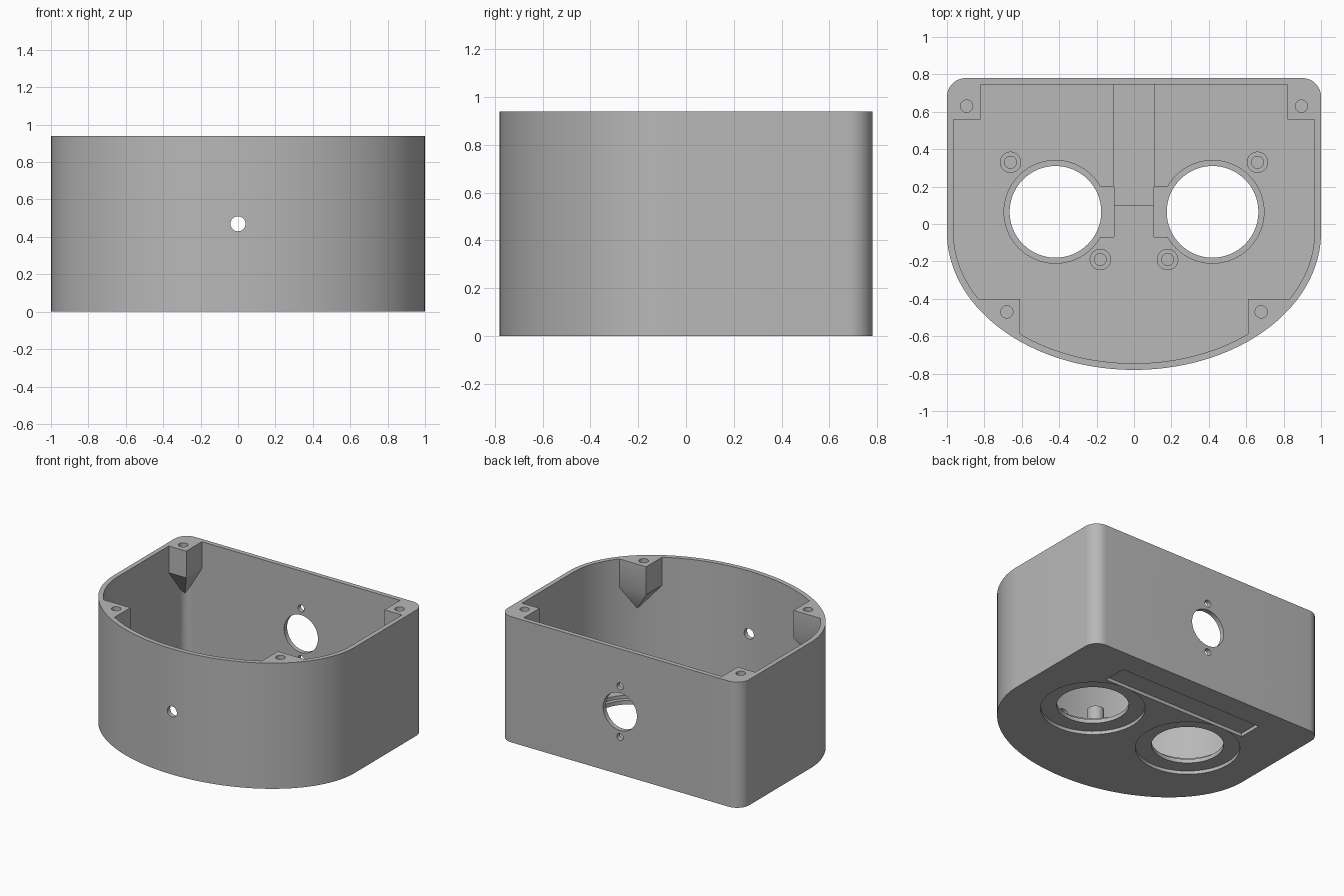
import bpy, bmesh
from math import sin, cos, pi
from mathutils import Matrix, Vector

cube = bpy.data.objects.get("Cube")
if cube:
    bpy.data.objects.remove(cube, do_unlink=True)

HEIGHT, FLOOR, WALL = 0.94, 0.08, 0.035
ABOVE = HEIGHT + 0.2
HOLE_X, HOLE_Y, PORT_Z = 0.42, 0.065, 0.47

grey = bpy.data.materials.new("plain grey")
grey.use_nodes = True
colour = (0.48, 0.48, 0.48, 1)
grey.diffuse_color = colour
grey.node_tree.nodes["Principled BSDF"].inputs["Base Color"].default_value = colour


def finish(bm, name):
    bmesh.ops.recalc_face_normals(bm, faces=bm.faces)
    mesh = bpy.data.meshes.new(name)
    bm.to_mesh(mesh)
    bm.free()
    mesh.materials.append(grey)
    obj = bpy.data.objects.new(name, mesh)
    bpy.context.collection.objects.link(obj)
    return obj


def prism(name, outline, z0, z1):
    bm = bmesh.new()
    face = bm.faces.new([bm.verts.new((x, y, z0)) for x, y in outline])
    top = bmesh.ops.extrude_face_region(bm, geom=[face])["geom"]
    moved = [v for v in top if isinstance(v, bmesh.types.BMVert)]
    bmesh.ops.translate(bm, verts=moved, vec=(0, 0, z1 - z0))
    return finish(bm, name)


def box(name, x0, x1, y0, y1, z0, z1):
    return prism(name, [(x0, y0), (x1, y0), (x1, y1), (x0, y1)], z0, z1)


def cylinder(name, centre, radius, length, along_y=False, sides=64):
    bm = bmesh.new()
    turn = Matrix.Rotation(pi / 2 if along_y else 0, 4, 'X')
    bmesh.ops.create_cone(bm, cap_ends=True, segments=sides, radius1=radius,
                          radius2=radius, depth=length,
                          matrix=Matrix.Translation(centre) @ turn)
    return finish(bm, name)


def upright(name, x, y, radius, z0, z1, sides=64):
    return cylinder(name, (x, y, (z0 + z1) / 2), radius, z1 - z0, sides=sides)


def cut(target, cutter):
    mod = target.modifiers.new("cut", 'BOOLEAN')
    mod.operation, mod.solver, mod.object = 'DIFFERENCE', 'EXACT', cutter
    bpy.context.view_layer.objects.active = target
    bpy.ops.object.modifier_apply(modifier=mod.name)
    bpy.data.objects.remove(cutter, do_unlink=True)


def outline(inset):
    """Straight back with rounded corners, half-ellipse front."""
    half, back, r = 1 - inset, 0.78 - inset, 0.1 - inset
    mid, depth = -0.045, 0.735 - inset
    pts = []
    for side, start in ((1, 0), (-1, pi / 2)):
        for i in range(13):
            a = start + i / 12 * pi / 2
            pts.append((side * (half - r) + r * cos(a), back - r + r * sin(a)))
    for i in range(73):
        a = pi + i / 72 * pi
        pts.append((half * cos(a), mid + depth * sin(a)))
    return pts


def boss(name, x0, x1, y0, y1, apex, z):
    """Square screw boss tapering down to a point in the wall."""
    bm = bmesh.new()
    for x in (x0, x1):
        for y in (y0, y1):
            for level in (z, ABOVE + 0.1):
                bm.verts.new((x, y, level))
    bm.verts.new(apex)
    bmesh.ops.convex_hull(bm, input=bm.verts)
    return finish(bm, name)


# Cavity, with the screw bosses and floor posts left standing
cavity = prism("cavity", outline(WALL), FLOOR, ABOVE)
posts = ((0.66, 0.33), (0.18, -0.19))
for s in (1, -1):
    cut(cavity, boss("back_boss", s * 0.82, s * 0.99, 0.56, 0.77,
                     Vector((s * 0.97, 0.755, 0.49)), 0.74))
    cut(cavity, boss("front_boss", s * 0.61, s * 0.95, -0.4, -0.75,
                     Vector((s * 0.76, -0.5, 0.54)), 0.73))
    for x, y in posts:
        cut(cavity, upright("post", s * x, y, 0.057, 0.02, 0.19, 32))

# Housing shell
housing = prism("housing", outline(0), 0, HEIGHT)
cut(housing, cavity)

# Floor openings, pockets and screw holes, mirrored left and right
for s in (1, -1):
    x = s * HOLE_X
    cut(housing, upright("seat", x, HOLE_Y, 0.275, 0.055, 0.14))
    cut(housing, box("wire_pocket", s * 0.107, x, -0.07, 0.2, 0.055, 0.13))
    cut(housing, upright("opening", x, HOLE_Y, 0.245, -0.1, 0.15))
    cut(housing, upright("rim_recess", x, HOLE_Y, 0.355, -0.1, 0.025))
    for px, py in posts:
        cut(housing, upright("post_hole", s * px, py, 0.032, 0.09, 0.3, 32))
    for bx, by in ((0.895, 0.63), (0.68, -0.47)):
        cut(housing, upright("screw_hole", s * bx, by, 0.033, 0.72, ABOVE, 32))

# Cable channel inside and label recess underneath
cut(housing, box("channel", -0.11, 0.11, 0.1, 0.745, 0.065, 0.12))
cut(housing, box("label_recess", -0.6, 0.6, 0.42, 0.6, -0.1, 0.025))

# Round port with two screw holes at the back, small hole in front
cut(housing, cylinder("port", (0, 0.78, PORT_Z), 0.14, 0.3, True))
for s in (1, -1):
    cut(housing, cylinder("port_screw", (0, 0.78, PORT_Z + s * 0.19), 0.026, 0.3, True, 24))
cut(housing, cylinder("front_hole", (0, -0.78, PORT_Z), 0.04, 0.3, True, 32))

bpy.ops.object.select_all(action='DESELECT')
housing.select_set(True)
bpy.context.view_layer.objects.active = housing
bpy.ops.object.shade_smooth_by_angle(angle=pi / 6)
